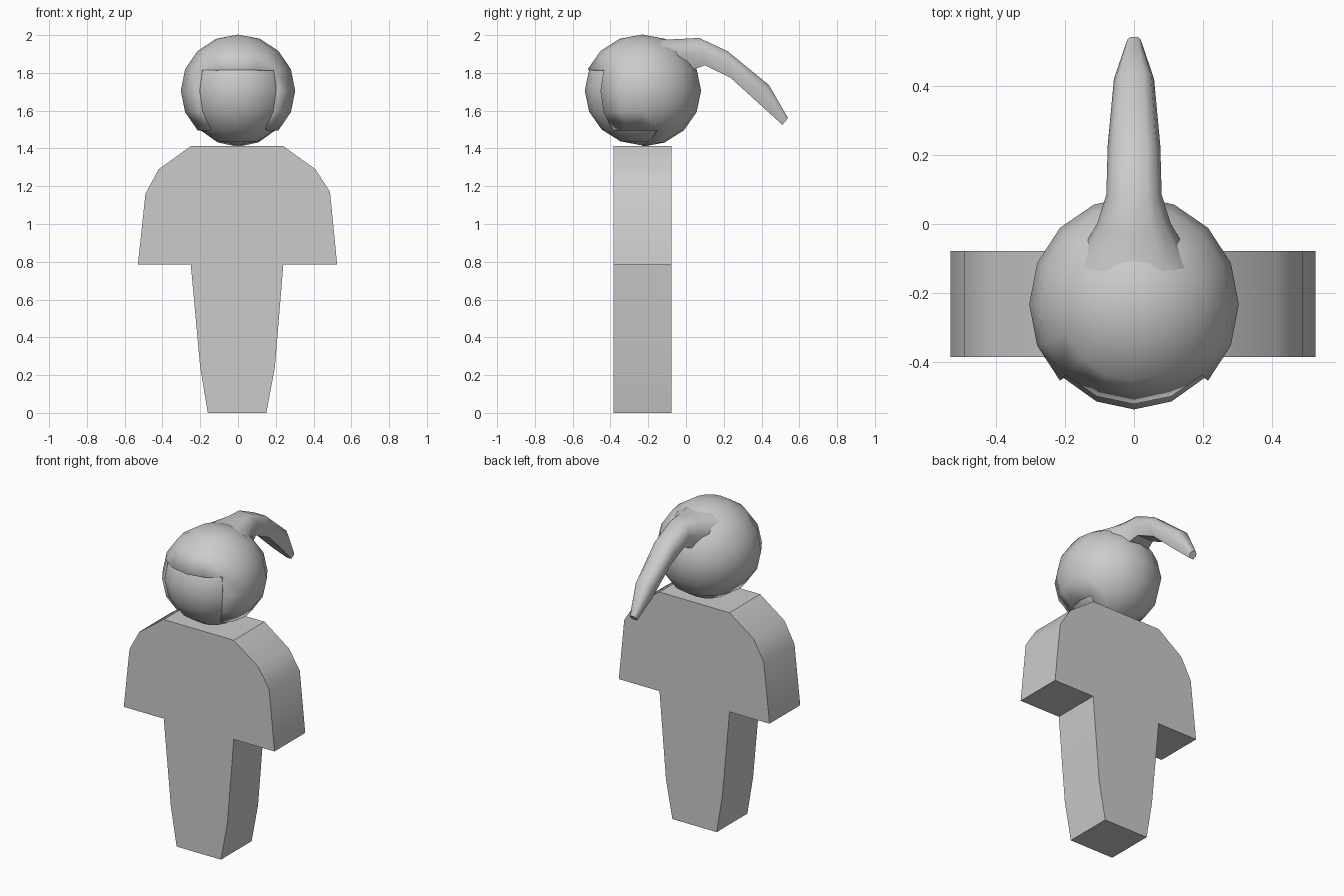
import bpy, bmesh, math
from mathutils import Vector

if "Cube" in bpy.data.objects:
    bpy.data.objects.remove(bpy.data.objects["Cube"])


def finish(name, bm, angle=35):
    bmesh.ops.recalc_face_normals(bm, faces=bm.faces)
    mesh = bpy.data.meshes.new(name)
    bm.to_mesh(mesh)
    bm.free()
    obj = bpy.data.objects.new(name, mesh)
    bpy.context.collection.objects.link(obj)
    bpy.ops.object.select_all(action='DESELECT')
    obj.select_set(True)
    bpy.context.view_layer.objects.active = obj
    bpy.ops.object.shade_smooth_by_angle(angle=math.radians(angle))
    return obj


def ball(size):
    bm = bmesh.new()
    bmesh.ops.create_uvsphere(bm, u_segments=16, v_segments=8, radius=1)
    return bm, size


def place(bm, size):
    bmesh.ops.scale(bm, vec=Vector(size), verts=bm.verts)
    bmesh.ops.translate(bm, vec=Vector((0, -0.232, 1.706)), verts=bm.verts)


# Body: flat outline extruded front to back
outline = [(-.16, 0), (.15, 0), (.195, .24), (.24, .785), (.525, .785),
           (.487, 1.17), (.41, 1.29), (.24, 1.412), (-.25, 1.412),
           (-.42, 1.29), (-.49, 1.16), (-.53, .785), (-.25, .785), (-.2, .24)]
bm = bmesh.new()
face = bm.faces.new([bm.verts.new((x, -.385, z)) for x, z in outline])
ext = bmesh.ops.extrude_face_region(bm, geom=[face], use_keep_orig=True)
bmesh.ops.translate(bm, vec=(0, .307, 0),
                    verts=[v for v in ext['geom'] if isinstance(v, bmesh.types.BMVert)])
finish("body", bm)

# Head: slightly smaller ball showing through the hair opening
bm, size = ball((.284, .304, .29))
place(bm, size)
finish("head", bm)

# Hair cap: ball shell with the face and chin faces removed
bm, size = ball((.303, .312, .297))
opening = []
for f in bm.faces:
    c = f.calc_center_median()
    front = c.y < -abs(c.x) and c.z < math.sin(math.radians(22.5))
    chin = c.z < -.75 and math.atan2(c.y, abs(c.x)) < math.radians(22.5)
    if front or chin:
        opening.append(f)
bmesh.ops.delete(bm, geom=opening, context='FACES')
place(bm, size)
cap = finish("hair_cap", bm)
shell = cap.modifiers.new("thickness", 'SOLIDIFY')
shell.thickness = .025
shell.offset = -1

# Ponytail: lofted rings given as top (y, z), bottom (y, z), half width
rings = [((-.14, 1.975), (-.08, 1.80), .17), ((-.02, 1.98), (.03, 1.815), .105),
         ((.07, 1.985), (.10, 1.84), .08), ((.22, 1.915), (.235, 1.775), .076),
         ((.44, 1.735), (.40, 1.625), .058), ((.54, 1.56), (.51, 1.525), .022)]
half = [(.5, 0), (.85, .2), (1, .5), (.7, 1)]
section = half + [(-x, t) for x, t in reversed(half)]
bm = bmesh.new()
loops = []
for top, bot, w in rings:
    a, b = Vector((0, *top)), Vector((0, *bot))
    loops.append([bm.verts.new(a.lerp(b, t) + Vector((x * w, 0, 0))) for x, t in section])
n = len(section)
for p, q in zip(loops, loops[1:]):
    for i in range(n):
        bm.faces.new((p[i], p[(i + 1) % n], q[(i + 1) % n], q[i]))
bm.faces.new(loops[0])
bm.faces.new(loops[-1])
finish("ponytail", bm, 45)
